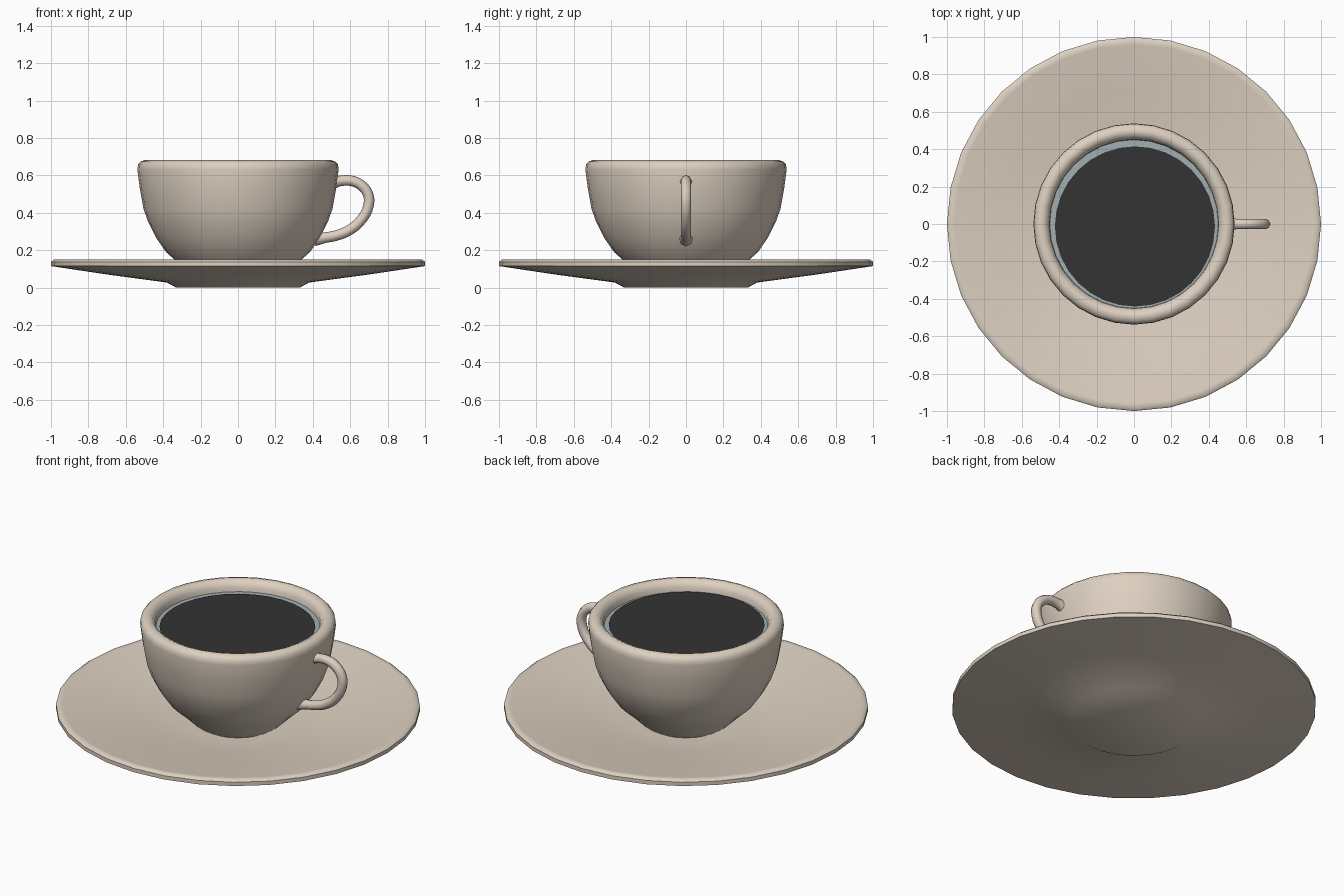
import bpy, math

if "Cube" in bpy.data.objects:
    bpy.data.objects.remove(bpy.data.objects["Cube"])


def material(name, rgb):
    m = bpy.data.materials.new(name)
    m.diffuse_color = (*rgb, 1)
    m.use_nodes = True
    m.node_tree.nodes["Principled BSDF"].inputs["Base Color"].default_value = m.diffuse_color
    return m


cream = material("cream_ceramic", (0.72, 0.63, 0.53))
coffee_dark = material("dark_coffee", (0.033, 0.033, 0.033))
blue_grey = material("blue_grey_liquid_edge", (0.36, 0.42, 0.44))


def smooth(obj, angle):
    bpy.ops.object.select_all(action='DESELECT')
    obj.select_set(True)
    bpy.context.view_layer.objects.active = obj
    bpy.ops.object.shade_smooth_by_angle(angle=math.radians(angle))


def lathe(name, profile, mat, sides=32, angle=50):
    """Revolve a closed (radius, z) profile; radius 0 makes a pole."""
    verts, rings, faces = [], [], []
    for r, z in profile:
        n = 1 if r == 0 else sides
        rings.append([len(verts) + i % n for i in range(sides)])
        verts += [(r * math.cos(2 * math.pi * i / sides),
                   r * math.sin(2 * math.pi * i / sides), z) for i in range(n)]
    for a, b in zip(rings, rings[1:]):
        for i in range(sides):
            j = (i + 1) % sides
            faces.append(list(dict.fromkeys((a[i], a[j], b[j], b[i]))))
    mesh = bpy.data.meshes.new(name)
    mesh.from_pydata(verts, [], faces)
    mesh.materials.append(mat)
    obj = bpy.data.objects.new(name, mesh)
    bpy.context.collection.objects.link(obj)
    smooth(obj, angle)
    return obj


# Saucer: flat foot, shallow flared dish, thin rim
lathe("saucer", [(0, 0), (0.33, 0), (0.38, 0.027), (0.70, 0.07), (1.0, 0.115),
                 (1.0, 0.138), (0.985, 0.15), (0.96, 0.147), (0.70, 0.108),
                 (0.45, 0.07), (0.30, 0.055), (0, 0.055)], cream)

# Cup: bowl with a thick rounded lip and an inner wall
lathe("cup", [(0, 0.05), (0.24, 0.05), (0.29, 0.10), (0.34, 0.15), (0.385, 0.19),
              (0.44, 0.27), (0.48, 0.35), (0.505, 0.42), (0.525, 0.53), (0.538, 0.63),
              (0.535, 0.658), (0.52, 0.674), (0.495, 0.682), (0.47, 0.672),
              (0.453, 0.645), (0.45, 0.61), (0.43, 0.45), (0.36, 0.27),
              (0.25, 0.14), (0, 0.12)], cream)

# Coffee surface over a slightly wider pale edge
lathe("liquid_edge", [(0.452, 0.617), (0, 0.617)], blue_grey)
coffee = lathe("coffee", [(0.428, 0.621), (0, 0.621)], coffee_dark)
coffee.location = (0.005, -0.013, 0)

# Handle: round tube along a smooth path, flared where it joins the cup
path = [(0.50, 0.562, 1.35), (0.545, 0.570, 1.0), (0.60, 0.572, 1), (0.655, 0.550, 1),
        (0.695, 0.500, 1), (0.698, 0.440, 1), (0.665, 0.370, 1), (0.60, 0.310, 1),
        (0.52, 0.277, 1), (0.47, 0.268, 1.0), (0.41, 0.260, 1.35)]
curve = bpy.data.curves.new("handle", 'CURVE')
curve.dimensions = '3D'
curve.bevel_depth = 0.028
curve.bevel_resolution = 2
curve.resolution_u = 3
curve.use_fill_caps = True
spline = curve.splines.new('BEZIER')
spline.bezier_points.add(len(path) - 1)
for p, (x, z, r) in zip(spline.bezier_points, path):
    p.co = (x, 0, z)
    p.radius = r
    p.handle_left_type = p.handle_right_type = 'AUTO'
curve.materials.append(cream)
handle = bpy.data.objects.new("handle", curve)
bpy.context.collection.objects.link(handle)
bpy.ops.object.select_all(action='DESELECT')
handle.select_set(True)
bpy.context.view_layer.objects.active = handle
bpy.ops.object.convert(target='MESH')
smooth(bpy.context.view_layer.objects.active, 60)
